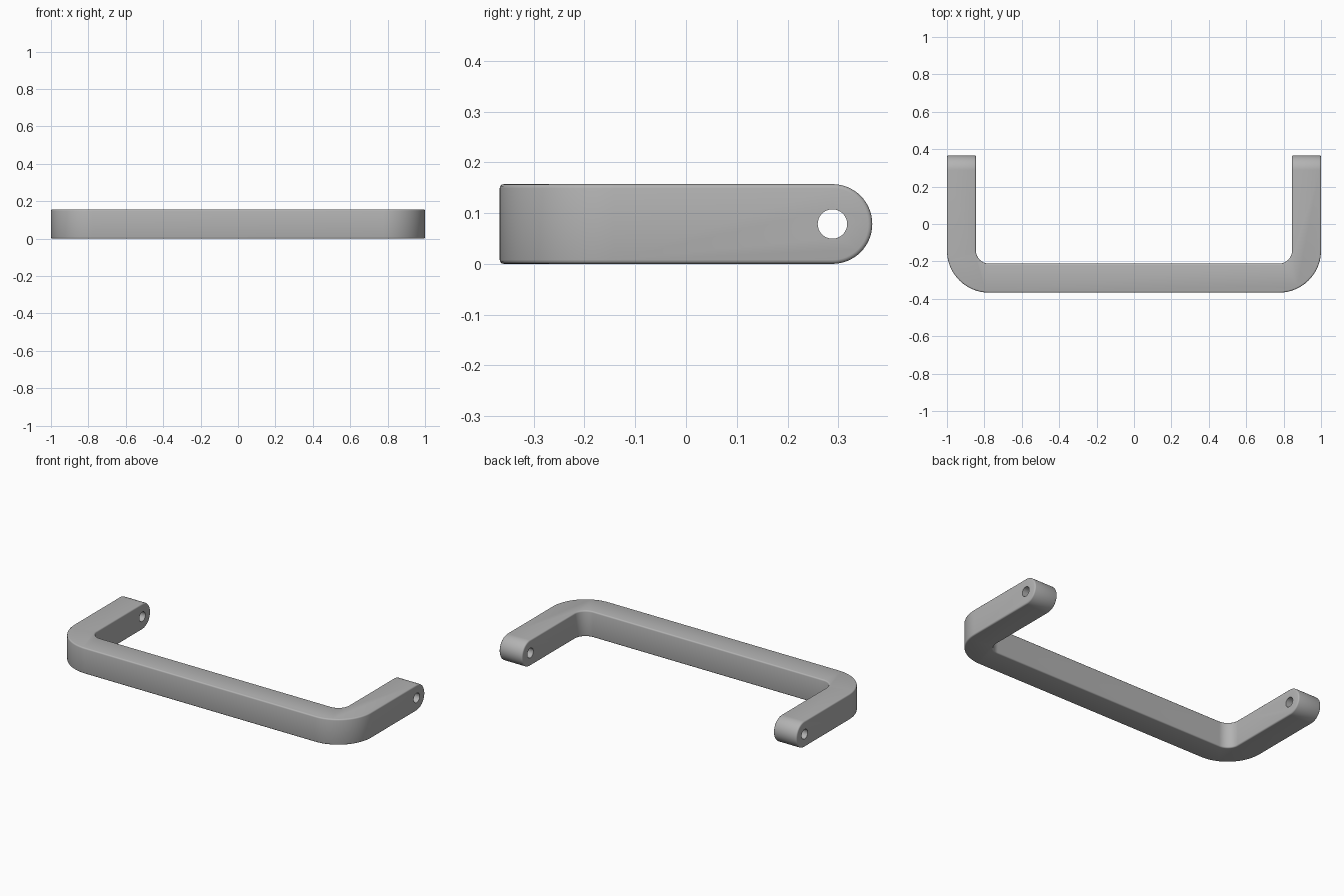
import bpy, bmesh
from math import sin, cos, pi
from mathutils import Vector

if "Cube" in bpy.data.objects:
    bpy.data.objects.remove(bpy.data.objects["Cube"], do_unlink=True)

HEIGHT, THICK, DEPTH = 0.157, 0.155, 0.367
R_OUT, R_IN = 0.225, 0.07
BEND_X, BEND_Y = 1 - R_OUT, -DEPTH + R_OUT
HALF_H = HEIGHT / 2
END_Y = DEPTH - HALF_H

grey = bpy.data.materials.new("satin grey")
grey.use_nodes = True
colour = (0.45, 0.45, 0.45, 1)
grey.diffuse_color = colour
grey.node_tree.nodes["Principled BSDF"].inputs["Base Color"].default_value = colour


def arc(cx, cy, r, start, end, steps=20):
    angles = [start + (end - start) * i / steps for i in range(steps + 1)]
    return [(cx + r * cos(a), cy + r * sin(a)) for a in angles]


def prism(name, points, direction):
    """Extrude a closed outline along a direction."""
    bm = bmesh.new()
    face = bm.faces.new([bm.verts.new(p) for p in points])
    extruded = bmesh.ops.extrude_face_region(bm, geom=[face])["geom"]
    verts = [g for g in extruded if isinstance(g, bmesh.types.BMVert)]
    bmesh.ops.translate(bm, verts=verts, vec=Vector(direction))
    bmesh.ops.recalc_face_normals(bm, faces=bm.faces)
    mesh = bpy.data.meshes.new(name)
    bm.to_mesh(mesh)
    bm.free()
    obj = bpy.data.objects.new(name, mesh)
    bpy.context.collection.objects.link(obj)
    mesh.materials.append(grey)
    return obj


def boolean(target, cutter, operation):
    cutter.hide_render = True
    cutter.hide_viewport = True
    mod = target.modifiers.new(cutter.name, "BOOLEAN")
    mod.operation, mod.object, mod.solver = operation, cutter, "EXACT"


# U-shaped handle outline: right half, then its mirror
outer = arc(BEND_X, BEND_Y, R_OUT, -pi / 2, 0) + [(1, 0.5)]
inner = [(1 - THICK, 0.5)] + arc(BEND_X, BEND_Y, R_IN, 0, -pi / 2)
half = outer + inner
outline = half + [(-x, y) for x, y in reversed(half)]
handle = prism("pull_handle", [(x, y, -0.1) for x, y in outline], (0, 0, 0.4))

# Side profile that trims the height and rounds the arm ends
profile = [(-1, 0)] + arc(END_Y, HALF_H, HALF_H, -pi / 2, pi / 2, 32) + [(-1, HEIGHT)]
trim = prism("side_profile_cutter", [(-1.5, y, z) for y, z in profile], (3, 0, 0))
boolean(handle, trim, "INTERSECT")

# Softened edges
bevel = handle.modifiers.new("soft edges", "BEVEL")
bevel.width, bevel.segments = 0.008, 3
bevel.limit_method, bevel.angle_limit = "ANGLE", 0.6

# Screw holes through both arms
circle = arc(END_Y, HALF_H, 0.029, 0, 2 * pi, 32)[:-1]
hole = prism("screw_hole_cutter", [(-1.5, y, z) for y, z in circle], (3, 0, 0))
boolean(handle, hole, "DIFFERENCE")

# Bake the modifiers and smooth the curved faces
bpy.context.view_layer.update()
graph = bpy.context.evaluated_depsgraph_get()
baked = bpy.data.meshes.new_from_object(handle.evaluated_get(graph))
handle.modifiers.clear()
handle.data = baked
for cutter in (trim, hole):
    bpy.data.objects.remove(cutter, do_unlink=True)
bpy.ops.object.select_all(action="DESELECT")
handle.select_set(True)
bpy.context.view_layer.objects.active = handle
bpy.ops.object.shade_smooth_by_angle(angle=0.6)
